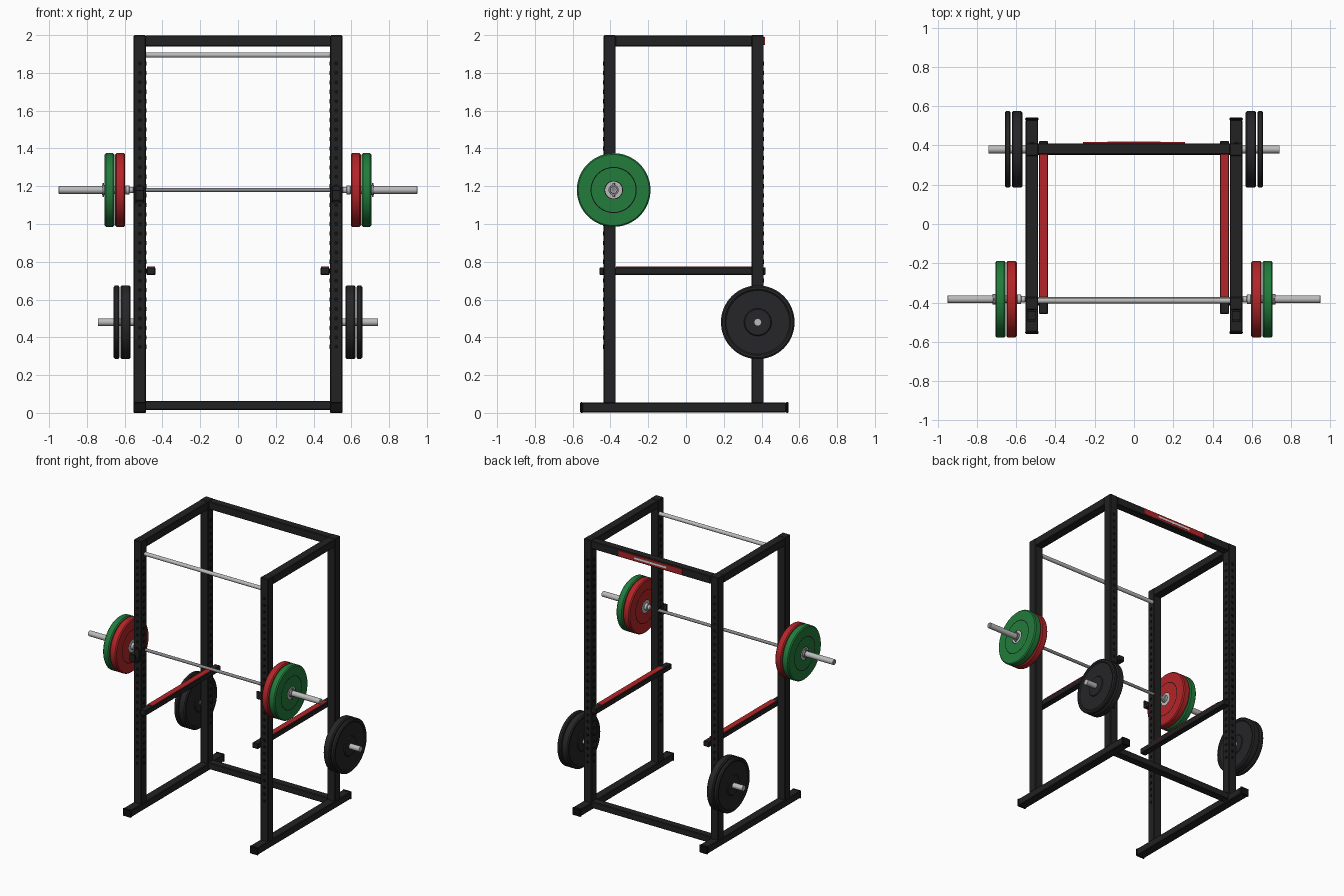
import bpy, bmesh, math
from mathutils import Matrix, Vector

if "Cube" in bpy.data.objects:
    bpy.data.objects.remove(bpy.data.objects["Cube"], do_unlink=True)


def material(name, rgb, rough=0.6):
    m = bpy.data.materials.new(name)
    m.use_nodes = True
    m.diffuse_color = (*rgb, 1)
    shader = m.node_tree.nodes["Principled BSDF"]
    shader.inputs["Base Color"].default_value = (*rgb, 1)
    shader.inputs["Roughness"].default_value = rough
    return m


BLACK = material("frame black", (0.016, 0.016, 0.017))
HOLE = material("hole black", (0.005, 0.005, 0.005))
RUBBER = material("rubber black", (0.019, 0.019, 0.021))
RED = material("red", (0.45, 0.018, 0.021))
GREEN = material("green", (0.016, 0.2, 0.045))
STEEL = material("bright steel", (0.5, 0.5, 0.5))
DARK_STEEL = material("dark steel", (0.25, 0.25, 0.26))
WHITE = material("label white", (0.75, 0.75, 0.75))


def finish(name, bm, mats):
    bmesh.ops.recalc_face_normals(bm, faces=bm.faces)
    mesh = bpy.data.meshes.new(name)
    bm.to_mesh(mesh)
    bm.free()
    for m in mats:
        mesh.materials.append(m)
    ob = bpy.data.objects.new(name, mesh)
    bpy.context.collection.objects.link(ob)
    return ob


def box(name, x, y, z, mat, bevel=0.004):
    """Box from (min, max) pairs on each axis."""
    bm = bmesh.new()
    size = [b - a for a, b in (x, y, z)]
    mid = Vector([(a + b) / 2 for a, b in (x, y, z)])
    bmesh.ops.create_cube(bm, size=1, matrix=Matrix.Translation(mid) @ Matrix.Diagonal((*size, 1)))
    ob = finish(name, bm, [mat])
    if bevel:
        mod = ob.modifiers.new("soft edges", "BEVEL")
        mod.width = bevel
        mod.segments = 1
    return ob


def lathe(name, profile, y, z, mats, sign=1, steps=48):
    """Turn (x, radius, material index) points around an axis along x."""
    bm = bmesh.new()
    rings = []
    for x, r, _ in profile:
        rings.append([bm.verts.new((sign * x,
                                    y + r * math.cos(math.tau * i / steps),
                                    z + r * math.sin(math.tau * i / steps))) for i in range(steps)])
    for a, b, p in zip(rings, rings[1:], profile):
        for i in range(steps):
            j = (i + 1) % steps
            bm.faces.new((a[i], a[j], b[j], b[i])).material_index = p[2]
    for ring, p in ((rings[0], profile[0]), (rings[-1], profile[-1])):
        bm.faces.new(ring).material_index = p[2]
    ob = finish(name, bm, mats)
    bpy.ops.object.select_all(action="DESELECT")
    ob.select_set(True)
    bpy.context.view_layer.objects.active = ob
    bpy.ops.object.shade_smooth_by_angle(angle=math.radians(35))
    return ob


def rod(name, x0, x1, r, y, z, mat, sign=1, steps=24):
    return lathe(name, [(x0, r, 0), (x1, r, 0)], y, z, [mat], sign, steps)


def bumper_plate(name, x0, x1, y, z, color, sign):
    """Half profile mirrored about the mid plane: hub, face, groove ring, rim."""
    half = [(0, 0.02, 1), (0, 0.045, 2), (0, 0.049, 0), (0, 0.117, 2),
            (0, 0.122, 0), (0, 0.188, 0), (0.007, 0.195, 0)]
    left = [(x0 + d, r, m) for d, r, m in half]
    # the far side runs outwards-in, so each segment takes the next point's material
    far = list(reversed(half))
    right = [(x1 - d, r, far[min(i + 1, len(far) - 1)][2]) for i, (d, r, m) in enumerate(far)]
    return lathe(name, left + right, y, z, [color, STEEL, HOLE], sign, 64)


def stored_plate(name, x0, x1, y, z, sign):
    """Dark plate with raised hub and rim around a shallow dish."""
    half = [(0, 0.02), (0, 0.068), (0.006, 0.073), (0.006, 0.168),
            (0, 0.175), (0, 0.187), (0.007, 0.195)]
    pts = [(x0 + d, r, 0) for d, r in half] + [(x1 - d, r, 0) for d, r in reversed(half)]
    return lathe(name, pts, y, z, [RUBBER], sign, 64)


FRONT_Y, BACK_Y = -0.404, 0.379     # upright centres
POST_X, T = 0.52, 0.032             # post offset and half tube width
BAR_Y, BAR_Z = -0.383, 1.18
PEG_Y, PEG_Z = 0.38, 0.48


def span(c, h):
    return (c - h, c + h)


# Frame
for side, s in (("left", 1), ("right", -1)):
    px = span(s * POST_X, T)
    box(f"{side}_base_rail", px, (-0.55, 0.53), (0.003, 0.055), BLACK)
    for end, y in (("front", -0.553), ("back", 0.535)):
        box(f"{side}_{end}_base_cap", span(s * POST_X, T + 0.002), span(y, 0.007), (0, 0.057), HOLE)
    box(f"{side}_front_upright", px, span(FRONT_Y, T), (0.05, 2), BLACK)
    box(f"{side}_back_upright", px, span(BACK_Y, T), (0.05, 2), BLACK)
    box(f"{side}_top_rail", px, (FRONT_Y + T - 0.003, BACK_Y - T + 0.003), (1.94, 1.998), BLACK)

    # Safety bar with a padded top
    sx = s * 0.461
    box(f"{side}_safety_bar", span(sx, 0.023), (-0.458, 0.422), (0.73, 0.77), BLACK)
    box(f"{side}_safety_pad", span(sx, 0.021), (-0.37, 0.355), (0.769, 0.774), RED, 0)

    # Bar hook on the front of the upright
    hx = span(s * POST_X, 0.022)
    box(f"{side}_hook_plate", hx, (-0.446, -0.434), (1.11, 1.2), BLACK, 0.002)
    box(f"{side}_hook_shelf", hx, (-0.49, -0.434), (1.12, 1.142), BLACK, 0.002)
    box(f"{side}_hook_lip", hx, (-0.497, -0.483), (1.125, 1.18), BLACK, 0.002)

    # Barbell end
    lathe(f"{side}_barbell_sleeve",
          [(0.553, 0.013, 0), (0.556, 0.017, 0), (0.574, 0.017, 0), (0.576, 0.025, 0),
           (0.594, 0.025, 0), (0.596, 0.02, 0), (0.947, 0.02, 0), (0.95, 0.017, 0),
           (0.95, 0.012, 1), (0.949, 0.01, 1)], BAR_Y, BAR_Z, [STEEL, DARK_STEEL], s, 32)
    bumper_plate(f"{side}_inner_bumper", 0.597, 0.65, BAR_Y, BAR_Z, RED, s)
    bumper_plate(f"{side}_outer_bumper", 0.654, 0.706, BAR_Y, BAR_Z, GREEN, s)
    rod(f"{side}_spring_clip", 0.706, 0.72, 0.027, BAR_Y, BAR_Z, DARK_STEEL, s)
    box(f"{side}_clip_handle", sorted((s * 0.71, s * 0.718)), span(BAR_Y, 0.006),
        (BAR_Z - 0.038, BAR_Z + 0.038), DARK_STEEL, 0.001)

    # Stored plates on a peg
    rod(f"{side}_storage_peg", 0.545, 0.74, 0.02, PEG_Y, PEG_Z, STEEL, s)
    stored_plate(f"{side}_inner_stored_plate", 0.568, 0.622, PEG_Y, PEG_Z, s)
    stored_plate(f"{side}_outer_stored_plate", 0.628, 0.658, PEG_Y, PEG_Z, s)

box("back_top_crossbar", (-0.49, 0.49), (BACK_Y - 0.024, BACK_Y + T), (1.94, 1.998), BLACK)
box("back_bottom_crossbar", (-0.49, 0.49), span(BACK_Y, 0.028), (0.016, 0.064), BLACK)
rod("pull_up_bar", -0.49, 0.49, 0.014, -0.39, 1.895, STEEL)
rod("barbell_shaft", -0.56, 0.56, 0.011, BAR_Y, BAR_Z, DARK_STEEL)

# Label on the back crossbar
label_y = BACK_Y + T
box("label_plate", (-0.26, 0.26), (label_y - 0.001, label_y + 0.006), (1.948, 1.99), RED, 0)
box("label_strip", (-0.135, 0.135), (label_y, label_y + 0.008), (1.962, 1.976), WHITE, 0)

# Adjustment holes on the inner faces, and the outer faces of front and back
bm = bmesh.new()
for s in (1, -1):
    for y, out in ((FRONT_Y, -1), (BACK_Y, 1)):
        spots = [((s * (POST_X - T), y), Matrix.Rotation(math.pi / 2, 4, "Y")),
                 ((s * POST_X, y + out * T), Matrix.Rotation(math.pi / 2, 4, "X"))]
        for (hx, hy), turn in spots:
            for i in range(31):
                place = Matrix.Translation((hx, hy, 0.35 + 0.05 * i))
                bmesh.ops.create_cone(bm, cap_ends=True, segments=12, radius1=0.011,
                                      radius2=0.011, depth=0.006, matrix=place @ turn)
finish("adjustment_holes", bm, [HOLE])
